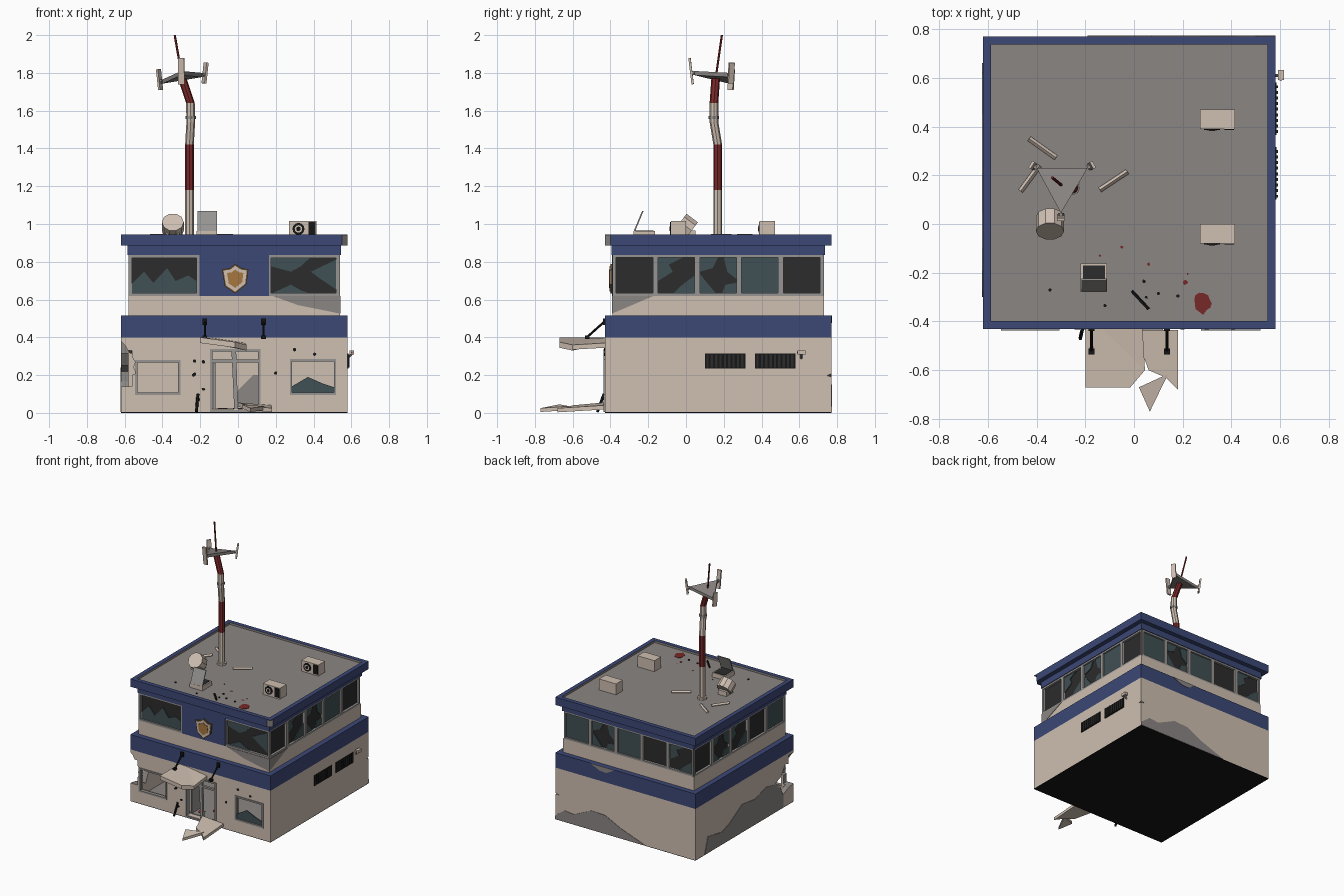
import bpy, bmesh, math, random
from mathutils import Vector, Matrix

random.seed(4)
if "Cube" in bpy.data.objects:
    bpy.data.objects.remove(bpy.data.objects["Cube"])


def material(name, *rgb):
    m = bpy.data.materials.new(name)
    m.use_nodes = True
    m.diffuse_color = (*rgb, 1)
    m.node_tree.nodes["Principled BSDF"].inputs["Base Color"].default_value = (*rgb, 1)
    return m


CREAM = material("cream plaster", .62, .52, .44)
BLUE = material("navy paint", .045, .065, .18)
GREY = material("bare concrete", .26, .24, .23)
STEEL = material("steel", .31, .30, .29)
DARK = material("dark void", .025, .025, .025)
GLASS = material("teal glass", .051, .08, .089)
RED = material("deep red", .19, .021, .021)
BLACK = material("black", .008, .008, .008)
GOLD = material("old gold", .38, .18, .05)
BROWN = material("dark gold", .16, .085, .025)


def loft(name, a, b, mat, matrix=None):
    """Closed solid between two matching outlines."""
    bm = bmesh.new()
    va, vb = [bm.verts.new(p) for p in a], [bm.verts.new(p) for p in b]
    bm.faces.new(va)
    bm.faces.new(vb)
    for i in range(len(a)):
        j = (i + 1) % len(a)
        bm.faces.new((va[i], va[j], vb[j], vb[i]))
    bmesh.ops.recalc_face_normals(bm, faces=bm.faces)
    me = bpy.data.meshes.new(name)
    bm.to_mesh(me)
    bm.free()
    me.materials.append(mat)
    ob = bpy.data.objects.new(name, me)
    bpy.context.collection.objects.link(ob)
    if matrix:
        ob.matrix_world = matrix
    return ob


def prism(name, pts, axis, lo, hi, mat, matrix=None):
    """Extrude a flat outline along an axis."""
    def put(p, d):
        return {"x": (d, *p), "y": (p[0], d, p[1]), "z": (*p, d)}[axis]
    return loft(name, [put(p, lo) for p in pts], [put(p, hi) for p in pts], mat, matrix)


def rect(u0, u1, v0, v1):
    return [(u0, v0), (u1, v0), (u1, v1), (u0, v1)]


def box(name, x0, x1, y0, y1, z0, z1, mat, matrix=None):
    return prism(name, rect(x0, x1, y0, y1), "z", z0, z1, mat, matrix)


def slab(name, top, t, mat):
    return loft(name, top, [(x, y, z - t) for x, y, z in top], mat)


def disc(r, n=8, jag=0):
    return [(r * (1 - jag * random.random()) * math.cos(i * math.tau / n),
             r * (1 - jag * random.random()) * math.sin(i * math.tau / n)) for i in range(n)]


def rod(name, p, q, r, mat, n=8):
    p, q = Vector(p), Vector(q)
    m = Matrix.Translation(p) @ (q - p).to_track_quat("Z", "Y").to_matrix().to_4x4()
    return prism(name, disc(r, n), "z", 0, (q - p).length, mat, m)


def cut(ob, *cutters):
    """Subtract cutters, keeping their colour on the cut faces."""
    bpy.context.view_layer.objects.active = ob
    for c in cutters:
        c.hide_render = True
        mod = ob.modifiers.new("cut", "BOOLEAN")
        mod.operation, mod.solver, mod.object = "DIFFERENCE", "EXACT", c
        mod.material_mode = "TRANSFER"
        bpy.ops.object.modifier_apply(modifier=mod.name)
        bpy.data.objects.remove(c)


def frame(name, u0, u1, z0, z1, y0, y1, w, matrix=None):
    box(name + "_left", u0, u0 + w, y0, y1, z0, z1, STEEL, matrix)
    box(name + "_right", u1 - w, u1, y0, y1, z0, z1, STEEL, matrix)
    box(name + "_top", u0 + w, u1 - w, y0, y1, z1 - w, z1, STEEL, matrix)
    box(name + "_bottom", u0 + w, u1 - w, y0, y1, z0, z0 + w, STEEL, matrix)


# Ground floor shell with hollow room, openings and broken corners
box("underside", -.62, .58, -.43, .77, 0, .004, BLACK)
walls = box("ground_walls", -.62, .58, -.43, .77, .004, .4, CREAM)
cut(walls,
    box("c", -.58, .54, -.39, .73, .02, .385, CREAM),
    box("c", -.145, .115, -.5, -.35, .02, .335, CREAM),
    box("c", -.54, -.31, -.5, -.35, .1, .275, CREAM),
    box("c", .28, .515, -.5, -.35, .1, .28, CREAM),
    prism("c", [(-.65, .41), (-.6, .36), (-.545, .27), (-.555, .24), (-.538, .21), (-.6, .185), (-.65, .15)],
          "y", -.5, -.37, GREY),
    prism("c", [(-.5, .36), (-.38, .31), (-.33, .33), (-.28, .25), (-.2, .22), (-.27, .17), (-.3, .1),
                (-.36, .13), (-.5, .15)], "x", -.7, -.56, GREY),
    loft("c", [(.64, .83, .25), (.64, .7, .2), (.64, .83, .14)],
         [(.5, .83, .2), (.52, .79, .195), (.5, .83, .19)], GREY))
box("room_floor", -.58, .54, -.39, .73, .02, .024, GREY)
box("blue_band", -.62, .58, -.43, .77, .4, .515, BLUE)

# Exposed concrete patches
prism("back_patch", [(.58, .004), (.58, .03), (.5, .09), (.42, .08), (.27, .15), (.15, .145), (.02, .08),
                     (-.12, .03), (-.19, .004)], "y", .77, .773, GREY)
prism("side_patch", [(.66, .004), (.62, .13), (.45, .1), (.36, .13), (.2, .22), (.05, .2), (-.1, .24),
                     (-.19, .22), (-.27, .16), (-.3, .1), (-.3, .004)], "x", -.623, -.62, GREY)
prism("band_chip", [(.28, .515), (.2, .48), (.14, .475), (.07, .515)], "y", .77, .773, GREY)
prism("front_upper_patch", [(.18, .62), (.32, .57), (.543, .525), (.543, .62)], "y", -.393, -.39, GREY)
prism("side_upper_patch", [(-.393, .525), (-.17, .62), (-.393, .62)], "x", .54, .543, GREY)
prism("inner_patch", [(-.02, .03), (.0, .12), (.08, .2), (.14, .2), (.14, .03)], "y", .724, .73, GREY)

# Upper floor
box("upper_sill", -.58, .54, -.39, .73, .515, .62, CREAM)
box("window_void", -.562, .522, -.372, .712, .62, .835, DARK)
box("lintel", -.585, .545, -.395, .735, .835, .885, BLUE)
box("front_panel", -.205, .165, -.392, -.37, .62, .835, BLUE)
roof = box("roof_cap", -.62, .58, -.43, .77, .885, .945, BLUE)
cut(roof, box("c", -.587, .547, -.397, .737, .93, 1, GREY),
    prism("c", [(.54, -.44), (.59, -.44), (.59, -.39)], "z", .87, .942, GREY))

# Upper windows: shards are given in unit pane coordinates
STAR = [[(0, 0), (.45, 0), (.2, .3), (0, .55)], [(0, 1), (0, .6), (.35, .7), (.5, 1)],
        [(1, 1), (.65, 1), (.75, .6), (1, .4)], [(1, 0), (1, .3), (.7, .25), (.6, 0)]]
SIDE = [[(0, 1), (0, .35), (.4, .6), (.3, .8), (.7, 1)], [(1, 0), (1, .5), (.6, .2), (.4, 0)]]
FULL = [rect(0, 1, 0, 1)]
ZIGZAG = [[(0, 0), (0, .25), (.2, .6), (.34, .3), (.55, .7), (.68, .35), (.87, .5), (1, .35), (1, 0)]]
BIG = [[(0, 1), (0, .75), (.3, .6), (.45, .75), (.6, 1)], [(1, .95), (.6, .6), (.75, .4), (1, .1)],
       [(0, 0), (.3, .25), (.45, .1), (.6, 0)]]


def pane(u0, u1, shards, m):
    for s in shards:
        prism("glass_shard", [(u0 + (u1 - u0) * a, .63 + .195 * b) for a, b in s], "y", -.548, -.541, GLASS, m)


def side(k):
    return Matrix.Translation((-.02, .17, 0)) @ Matrix.Rotation(k * math.pi / 2, 4, "Z")


for u0, u1, shards in ((-.56, -.185, ZIGZAG), (.18, .56, BIG)):
    frame("front_window_frame", u0, u1, .62, .835, -.56, -.54, .014, side(0))
    pane(u0 + .014, u1 - .014, shards, side(0))
for k, kinds in ((1, ([], SIDE, STAR, FULL, [])), (2, (FULL, STAR, FULL, [], SIDE)),
                 (3, ([], STAR, SIDE, [], FULL))):
    for i, shards in enumerate(kinds):
        u = -.553 + i * .2212
        frame("side_window_frame", u, u + .2212, .62, .835, -.56, -.54, .0135, side(k))
        pane(u + .0135, u + .2077, shards, side(k))

# Shield plate on the front
SHIELD = [(-.07, .05), (-.03, .055), (0, .078), (.035, .055), (.07, .05), (.06, -.03), (.0, -.078), (-.055, -.04)]
for name, s, d, mat in (("rim", 1, .008, BROWN), ("border", .88, .012, CREAM), ("field", .62, .016, GOLD)):
    prism("shield_" + name, [(-.015 + x * s, .71 + z * s) for x, z in SHIELD], "y", -.392 - d, -.392, mat)

# Ground floor windows and door
frame("left_window_frame", -.545, -.305, .095, .28, -.436, -.41, .012)
frame("right_window_frame", .275, .52, .095, .285, -.436, -.41, .012)
prism("window_remnant", [(.285, .105), (.285, .14), (.37, .19), (.45, .155), (.51, .135), (.51, .105)],
      "y", -.425, -.418, GLASS)
frame("door_frame", -.148, .118, .004, .338, -.436, -.4, .012)
box("door_transom", -.136, .106, -.43, -.41, .268, .282, STEEL)
loft("bent_door_post", [(-.035, -.43, .335), (-.01, -.43, .335), (-.01, -.41, .335), (-.035, -.41, .335)],
     [(-.02, -.43, .02), (.0, -.43, .02), (.0, -.41, .02), (-.02, -.41, .02)], STEEL)
box("open_door", -.13, -.12, -.39, -.27, .024, .265, STEEL)

# Broken canopy, its hangers and the fallen half
slab("canopy_main", [(-.2, -.43, .4), (-.2, -.67, .4), (-.015, -.67, .375), (.045, -.6, .36), (-.13, -.43, .395)], .03, CREAM)
slab("canopy_fold", [(-.13, -.43, .395), (.045, -.6, .36), (.035, -.43, .37)], .025, CREAM)
slab("fallen_canopy", [(0, -.435, .055), (.18, -.435, .04), (.18, -.68, .025), (.13, -.63, .03), (.06, -.6, .04)], .022, CREAM)
slab("fallen_chip", [(.02, -.67, .045), (.14, -.615, .035), (.065, -.77, .025)], .02, CREAM)
for x in (-.175, .135):
    rod("canopy_hanger", (x, -.43, .485), (x, -.525, .4), .006, BLACK)
    box("hanger_anchor", x - .012, x + .012, -.44, -.43, .465, .5, BLACK)
    box("hanger_foot", x - .012, x + .012, -.535, -.51, .39, .41, BLACK)

# Bullet marks and a leaning scrap on the front wall
for x, z in ((-.23, .275), (-.23, .205), (-.183, .27), (-.183, .125), (-.21, .07), (.2, .21), (.3, .335),
             (.405, .31), (-.235, .2)):
    prism("bullet_mark", disc(.011, 7, .3), "y", -.433, -.43, BLACK, Matrix.Translation((x, 0, z)))
rod("leaning_scrap", (-.22, -.47, .005), (-.212, -.435, .1), .008, BLACK, 5)

# Wall vents and security camera on the side wall
for y in (.1, .365):
    box("vent", .58, .584, y, y + .215, .235, .315, BLACK)
    for i in range(9):
        box("vent_slat", .584, .59, y + .008 + i * .023, y + .02 + i * .023, .24, .31, DARK)
rod("camera_arm", (.58, .61, .29), (.605, .61, .315), .006, STEEL)
box("camera_body", .59, .615, .59, .632, .308, .33, CREAM)
box("camera_light", .598, .607, .588, .59, .315, .324, RED)

# Bent striped mast
PATH = [(-.257, .168, .93), (-.257, .168, 1.18), (-.257, .168, 1.42), (-.25, .148, 1.54), (-.252, .148, 1.64),
        (-.295, .157, 1.77)]
for i, mat in enumerate((CREAM, RED, CREAM, CREAM, RED)):
    rings = [[(x + a, y + b, z) for a, b in disc(.023, 8)] for x, y, z in PATH[i:i + 2]]
    loft("mast_section", *rings, mat)
prism("mast_foot", disc(.035), "z", .93, .945, CREAM, Matrix.Translation((-.257, .168, 0)))
prism("mast_collar", disc(.028), "z", 1.555, 1.572, STEEL, Matrix.Translation((-.25, .148, 0)))
rod("mast_spike", (-.295, .157, 1.77), (-.335, .19, 2), .006, RED, 6)
TIPS = [(-.4, .23, 1.765), (-.19, .23, 1.8), (-.3, .045, 1.81)]
slab("antenna_platform", TIPS, .022, GREY)
for i, (x, y, z) in enumerate(TIPS):
    h = .07 if i == 2 else .055
    out = Vector((x + .297, y - .168, 0)).normalized() * .012
    rod("antenna_mount", (x, y, z - .01), (x + out.x, y + out.y, z - .01), .012, STEEL, 6)
    m = Matrix.Translation((x + out.x, y + out.y, z)) @ Matrix.Rotation(math.atan2(out.y, out.x), 4, "Z") \
        @ Matrix.Rotation(.12, 4, "Y")
    box("antenna_panel", 0, .012, -.016, .016, -h, h, CREAM, m)

# Rooftop air conditioners
for y in (-.08, .39):
    box("air_conditioner", .27, .415, y, y + .08, .93, 1.015, CREAM)
    box("conditioner_grille", .372, .41, y - .004, y, .94, 1.01, BLACK)
    for r, d, mat in ((.032, .004, BLACK), (.02, .006, CREAM), (.012, .008, BLACK)):
        prism("fan", disc(r, 12), "y", y - d, y, mat, Matrix.Translation((.32, 0, .974)))

# Tipped drum dish, open hatch and loose planks
rod("drum", (-.345, .03, .965), (-.345, -.03, 1.01), .058, CREAM, 10)
box("drum_stand", -.38, -.31, -.03, .05, .93, .965, CREAM)
box("hatch_curb", -.22, -.11, -.278, -.163, .93, .963, CREAM)
box("hatch_opening", -.21, -.12, -.27, -.171, .963, .966, DARK)
loft("hatch_lid", [(-.215, -.278, .96), (-.112, -.278, .96), (-.112, -.232, 1.07), (-.215, -.232, 1.07)],
     [(-.215, -.27, .96), (-.112, -.27, .96), (-.112, -.224, 1.07), (-.215, -.224, 1.07)], STEEL)
for p, q in (((-.43, .35), (-.32, .272)), ((-.465, .135), (-.388, .24)), ((-.14, .14), (-.027, .215))):
    rod("loose_plank", (*p, .937), (*q, .937), .011, CREAM, 4)

# Stains and scraps on the roof and room floor
for x, y, z, r in ((.28, -.325, .93, .05), (-.05, -.095, .93, .007), (.06, -.165, .93, .008), (.21, -.24, .93, .012),
                   (-.14, -.13, .93, .006), (.22, -.205, .93, .005), (.03, -.25, .024, .07), (-.08, -.33, .024, .03)):
    prism("red_stain", disc(r, 13, .4), "z", z, z + .002, RED, Matrix.Translation((x, y, 0)))
rod("roof_scrap", (-.01, -.275, .936), (.06, -.35, .936), .007, BLACK, 5)
for x, y in ((-.345, -.27), (-.12, -.335), (.04, -.235), (.1, -.285), (.18, -.295), (.05, -.3)):
    prism("roof_debris", disc(.009, 6, .4), "z", .93, .936, BLACK, Matrix.Translation((x, y, 0)))
